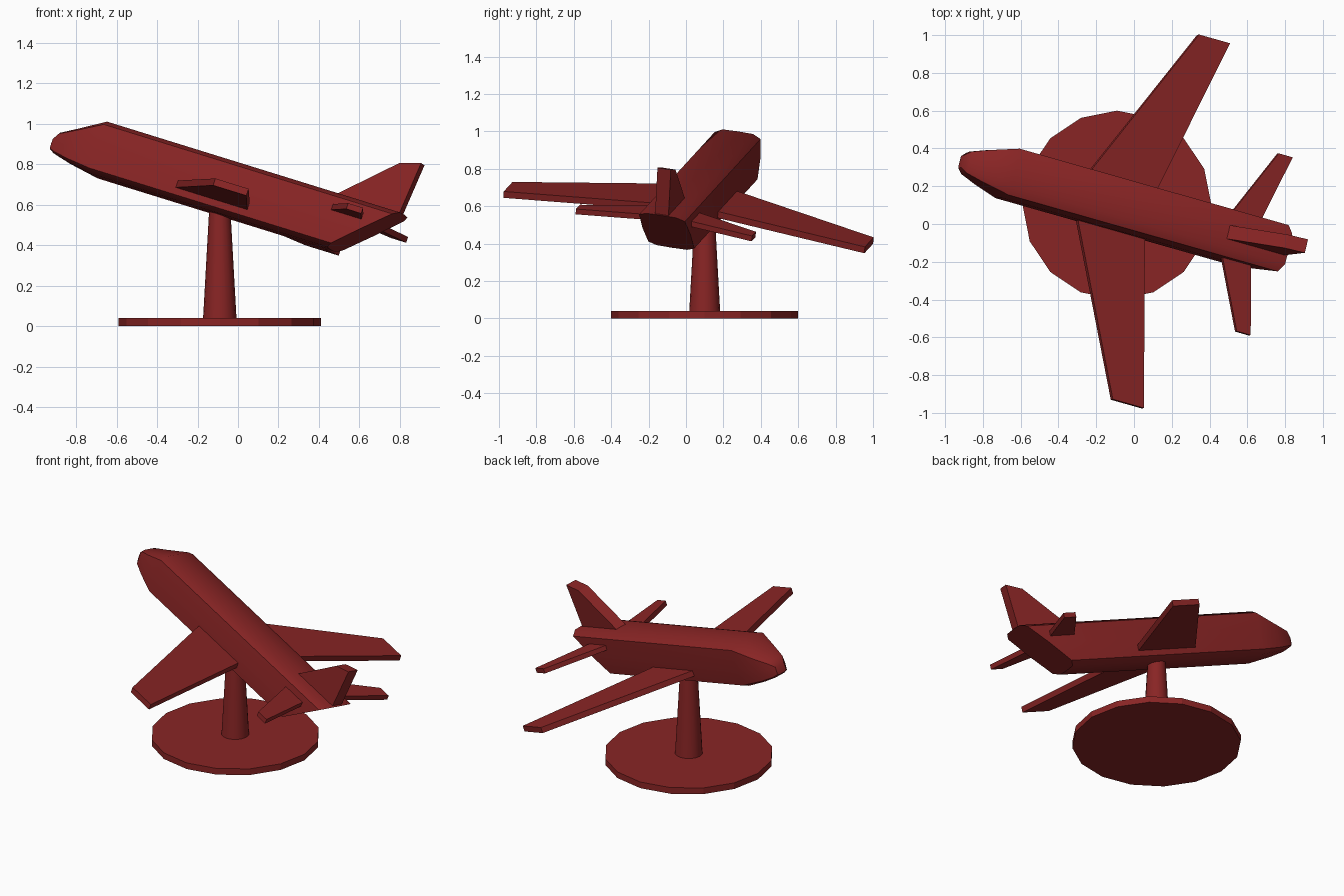
import bpy, bmesh, math
from mathutils import Matrix, Vector

if "Cube" in bpy.data.objects:
    bpy.data.objects.remove(bpy.data.objects["Cube"])

red = bpy.data.materials.new("dark_red")
red.diffuse_color = (0.25, 0.018, 0.018, 1)
red.use_nodes = True
red.node_tree.nodes["Principled BSDF"].inputs["Base Color"].default_value = red.diffuse_color

# Aircraft frame: x runs to the tail, y spanwise, z up; origin at the nose shoulder
aft = Vector((1, -0.284, -0.31)).normalized()
side = Vector((0.235, 0.96, -0.15))
side = (side - aft * side.dot(aft)).normalized()
up = aft.cross(side)
FRAME = Matrix((aft, side, up)).transposed().to_4x4()
FRAME.translation = (-0.67, 0.268, 0.87)


def finish(name, bm, matrix=Matrix(), smooth=None):
    bmesh.ops.recalc_face_normals(bm, faces=bm.faces)
    mesh = bpy.data.meshes.new(name)
    bm.to_mesh(mesh)
    bm.free()
    obj = bpy.data.objects.new(name, mesh)
    bpy.context.collection.objects.link(obj)
    mesh.materials.append(red)
    obj.matrix_world = matrix
    if smooth:
        bpy.ops.object.select_all(action='DESELECT')
        obj.select_set(True)
        bpy.context.view_layer.objects.active = obj
        bpy.ops.object.shade_smooth_by_angle(angle=math.radians(smooth))
    return obj


def plate(name, outline, thickness_dir):
    """Flat slab: outline points pushed along thickness_dir."""
    bm = bmesh.new()
    face = bm.faces.new([bm.verts.new(p) for p in outline])
    ext = bmesh.ops.extrude_face_region(bm, geom=[face])
    verts = [v for v in ext["geom"] if isinstance(v, bmesh.types.BMVert)]
    bmesh.ops.translate(bm, verts=verts, vec=thickness_dir)
    return finish(name, bm, FRAME)


def swept_wing(name, root_le, root_te, tip_le, tip_te, span, top, thick):
    half = [(root_le, 0), (tip_le, span), (tip_te, span), (root_te, 0)]
    pts = half + [(tip_te, -span), (tip_le, -span)]
    return plate(name, [(x, y, top) for x, y in pts], (0, 0, -thick))


# Fuselage: rounded-square section lofted from nose to slanted tail
quarter = [(1.0, 0.0), (0.95, 0.83), (0.63, 0.985), (0.0, 1.0)]
section = quarter + [(-y, z) for y, z in quarter[-2::-1]]
section += [(y, -z) for y, z in section[-2:0:-1]]
# station, half width, bottom, top, tail slant
stations = [(-0.25, 0.035, -0.075, -0.018, 0), (-0.222, 0.062, -0.09, 0.018, 0),
            (-0.137, 0.092, -0.112, 0.062, 0), (0, 0.134, -0.137, 0.137, 0),
            (1.42, 0.134, -0.137, 0.137, 1.1)]
bm = bmesh.new()
rings = []
for x, w, lo, hi, slant in stations:
    ring = []
    for y, z in section:
        h = (lo + hi) / 2 + z * (hi - lo) / 2
        ring.append(bm.verts.new((x + slant * h, y * w, h)))
    rings.append(ring)
n = len(section)
for r0, r1 in zip(rings, rings[1:]):
    for i in range(n):
        bm.faces.new((r0[i], r0[(i + 1) % n], r1[(i + 1) % n], r1[i]))
bm.faces.new(rings[0])
bm.faces.new(rings[-1])
finish("fuselage", bm, FRAME, smooth=40)

# Main wings and tailplanes
swept_wing("main_wings", 0.39, 0.805, 0.868, 1.046, 1.003, -0.043, 0.036)
swept_wing("tailplanes", 1.182, 1.374, 1.413, 1.493, 0.489, 0.073, 0.03)

# Tail fin
fin = [(1.13, 0.09), (1.22, 0.134), (1.475, 0.372), (1.58, 0.403), (1.555, 0.134), (1.5, 0.09)]
plate("tail_fin", [(x, -0.037, z) for x, z in fin], (0, 0.074, 0))

# Display stand: 16-sided disc and tapered post
for name, r0, r1, z0, z1, smooth in (("stand_base", 0.5, 0.5, 0, 0.04, None),
                                     ("stand_post", 0.083, 0.05, 0.03, 0.62, 30)):
    bm = bmesh.new()
    bmesh.ops.create_cone(bm, cap_ends=True, segments=16, radius1=r0, radius2=r1, depth=z1 - z0)
    finish(name, bm, Matrix.Translation((-0.09, 0.1, (z0 + z1) / 2)), smooth)
